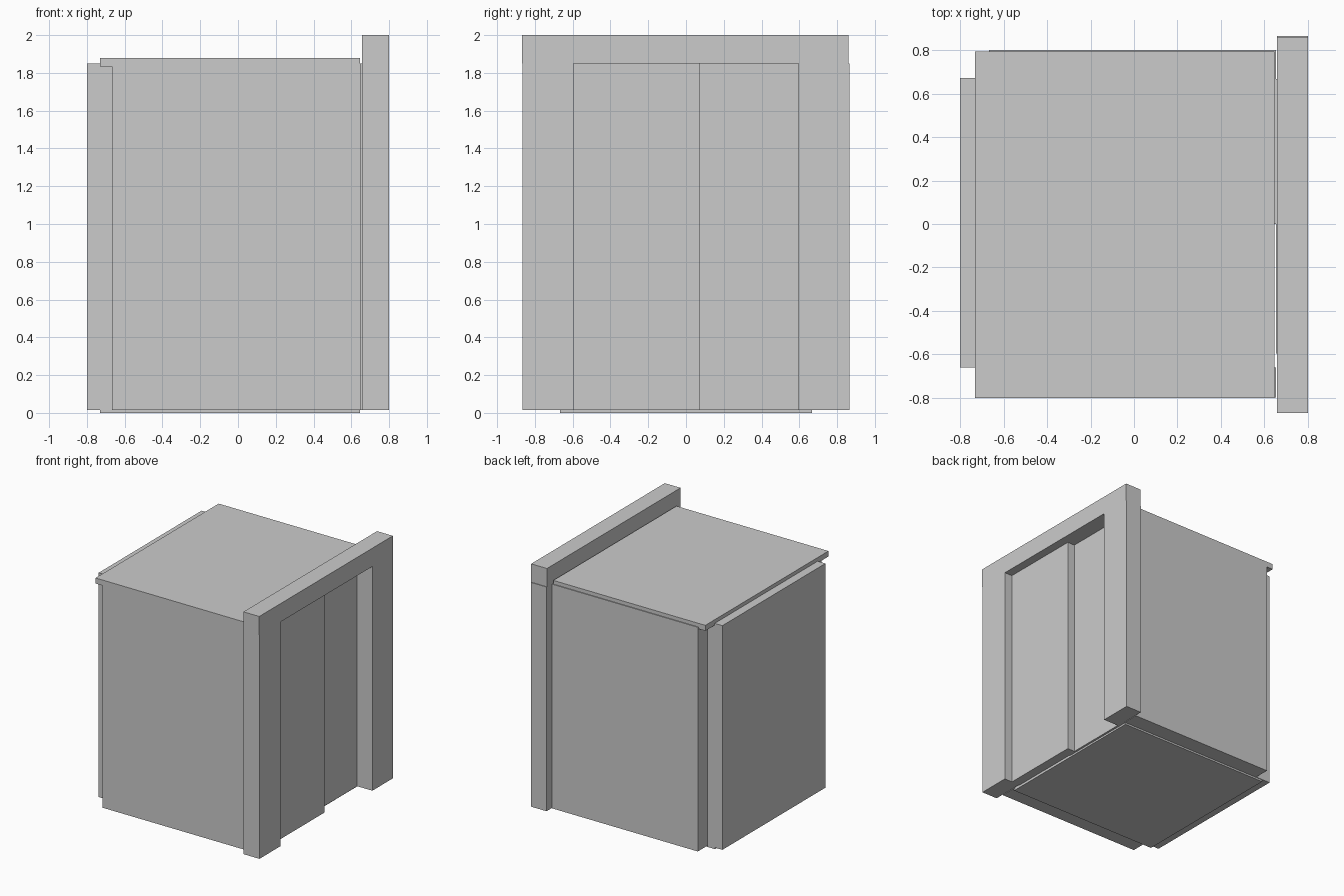
import bpy

if "Cube" in bpy.data.objects:
    bpy.data.objects.remove(bpy.data.objects["Cube"])


def box(name, x, y, z):
    """Axis-aligned box from (min, max) ranges."""
    bpy.ops.mesh.primitive_cube_add(size=1, location=[(a + b) / 2 for a, b in (x, y, z)])
    ob = bpy.context.object
    ob.name = name
    ob.scale = [b - a for a, b in (x, y, z)]
    bpy.ops.object.transform_apply(location=False, rotation=False, scale=True)
    return ob


WALL_Z = (0.015, 1.85)
SLAB_X = (-0.73, 0.646)

# cabin floor and ceiling slabs
box("floor", SLAB_X, (-0.667, 0.667), (0.0, 0.045))
box("ceiling", SLAB_X, (-0.8, 0.793), (1.835, 1.88))

# cabin walls
box("side_wall_front", (-0.667, 0.652), (-0.797, -0.66), WALL_Z)
box("side_wall_back", (-0.667, 0.652), (0.667, 0.8), WALL_Z)
box("end_wall", (-0.8, -0.667), (-0.66, 0.672), WALL_Z)

# door frame: two jambs and a header
FRAME_X = (0.657, 0.8)
for name, y in (("door_jamb_front", (-0.865, -0.595)), ("door_jamb_back", (0.595, 0.865))):
    box(name, FRAME_X, y, WALL_Z)
box("door_header", FRAME_X, (-0.868, 0.86), (1.85, 2.0))

# two staggered sliding door panels
box("outer_door", (0.652, 0.729), (-0.595, 0.075), WALL_Z)
box("inner_door", (0.6, 0.663), (0.0, 0.667), WALL_Z)
